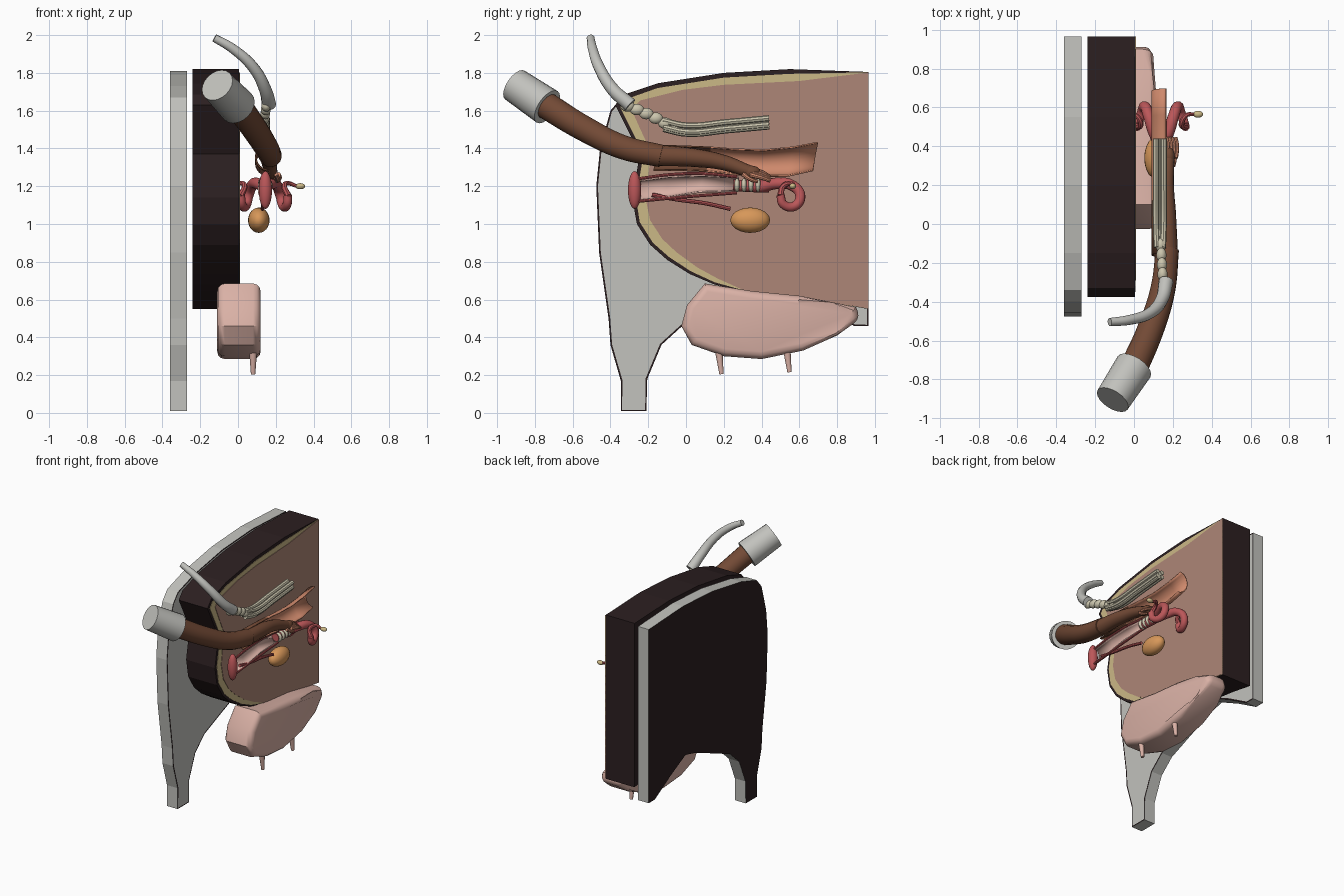
import bpy, bmesh, math
from mathutils import Vector

cube = bpy.data.objects.get("Cube")
if cube:
    bpy.data.objects.remove(cube, do_unlink=True)


def material(name, rgb):
    m = bpy.data.materials.new(name)
    m.use_nodes = True
    m.diffuse_color = (*rgb, 1)
    m.node_tree.nodes["Principled BSDF"].inputs["Base Color"].default_value = (*rgb, 1)
    return m


GREY = material("pale grey", (.54, .54, .51))
DARK = material("dark hide", (.025, .014, .015))
FAT = material("cream fat", (.60, .48, .24))
TISSUE = material("brown pink tissue", (.42, .24, .185))
ARM = material("brown sleeve", (.17, .068, .036))
BONE = material("bone", (.60, .56, .42))
PINK = material("soft pink", (.70, .44, .38))
RED = material("muscle red", (.50, .095, .10))
SALMON = material("salmon", (.62, .25, .15))
ORANGE = material("orange", (.68, .31, .10))


def finish(bm, name, mat, smooth=False):
    bmesh.ops.recalc_face_normals(bm, faces=bm.faces)
    me = bpy.data.meshes.new(name)
    bm.to_mesh(me)
    bm.free()
    ob = bpy.data.objects.new(name, me)
    bpy.context.collection.objects.link(ob)
    me.materials.append(mat)
    for p in me.polygons:
        p.use_smooth = smooth
    return ob


def prism(name, mat, outline, x0, x1):
    """Side outline of (y, z) points, extruded across x."""
    bm = bmesh.new()
    face = bm.faces.new([bm.verts.new((x0, y, z)) for y, z in outline])
    ext = bmesh.ops.extrude_face_region(bm, geom=[face])
    moved = [v for v in ext["geom"] if isinstance(v, bmesh.types.BMVert)]
    bmesh.ops.translate(bm, verts=moved, vec=(x1 - x0, 0, 0))
    return finish(bm, name, mat)


def tube(name, mat, points, radii, sides=4):
    """Smooth capped tube; radii is one number or a start and end pair."""
    r0, r1 = radii if isinstance(radii, tuple) else (radii, radii)
    cu = bpy.data.curves.new(name, "CURVE")
    cu.dimensions = "3D"
    cu.bevel_depth = 1
    cu.bevel_resolution = sides
    cu.resolution_u = 6
    cu.use_fill_caps = True
    sp = cu.splines.new("BEZIER")
    sp.bezier_points.add(len(points) - 1)
    for i, (bp, co) in enumerate(zip(sp.bezier_points, points)):
        bp.co = co
        bp.handle_left_type = bp.handle_right_type = "AUTO"
        bp.radius = r0 + (r1 - r0) * i / (len(points) - 1)
    ob = bpy.data.objects.new(name, cu)
    bpy.context.collection.objects.link(ob)
    select(ob)
    bpy.ops.object.convert(target="MESH")
    ob = bpy.context.object
    ob.data.materials.clear()
    ob.data.materials.append(mat)
    bpy.ops.object.shade_smooth_by_angle(angle=math.radians(40))
    return ob


def select(ob):
    bpy.ops.object.select_all(action="DESELECT")
    ob.select_set(True)
    bpy.context.view_layer.objects.active = ob


def ball(name, mat, centre, size):
    bm = bmesh.new()
    bmesh.ops.create_uvsphere(bm, u_segments=20, v_segments=12, radius=1)
    for v in bm.verts:
        v.co = Vector(a * b for a, b in zip(v.co, size)) + Vector(centre)
    return finish(bm, name, mat, True)


# Backing panel with leg: grey, dark outer face and thin dark rim
panel = prism("backing_panel", GREY, [
    (.965, 1.79), (.55, 1.81), (.2, 1.79), (-.15, 1.73), (-.34, 1.67), (-.4, 1.6),
    (-.455, 1.4), (-.475, 1.2), (-.46, .85), (-.41, .5), (-.4, .36), (-.345, .17),
    (-.345, .01), (-.21, .01), (-.205, .18), (-.13, .36), (-.02, .46), (.2, .55),
    (.4, .63), (.52, .66), (.7, .57), (.89, .46), (.965, .46)], -.36, -.27)
panel.data.materials.append(DARK)
bm = bmesh.new()
bm.from_mesh(panel.data)
bm.faces.ensure_lookup_table()
for f in bm.faces:
    if f.normal.x < -.9:
        f.material_index = 1
inner = [f for f in bm.faces if f.normal.x > .9]
for f in bmesh.ops.inset_region(bm, faces=inner, thickness=.009)["faces"]:
    f.material_index = 1
bm.to_mesh(panel.data)
bm.free()

# Body half: hide block, fat layer and tissue plate
prism("body_block", DARK, [
    (.965, 1.805), (.55, 1.82), (.2, 1.80), (-.15, 1.745), (-.33, 1.685), (-.375, 1.63),
    (-.32, 1.52), (-.245, 1.37), (-.265, 1.25), (-.285, 1.14), (-.26, 1.0), (-.19, .89),
    (-.1, .81), (.02, .735), (.15, .68), (.3, .645), (.55, .615), (.8, .58),
    (.965, .55)], -.24, .004)
prism("fat_layer", FAT, [
    (.965, 1.803), (.55, 1.795), (.2, 1.775), (-.15, 1.72), (-.32, 1.66), (-.35, 1.62),
    (-.3, 1.52), (-.225, 1.37), (-.245, 1.25), (-.265, 1.14), (-.245, 1.01), (-.175, .9),
    (-.09, .825), (.025, .75), (.15, .692), (.3, .65), (.55, .617), (.965, .552)], .002, .007)
prism("tissue_face", TISSUE, [
    (.965, 1.802), (.6, 1.757), (.2, 1.737), (-.02, 1.71), (-.24, 1.655), (-.29, 1.61),
    (-.25, 1.52), (-.185, 1.38), (-.2, 1.25), (-.215, 1.14), (-.19, 1.02), (-.125, .92),
    (-.05, .85), (.06, .77), (.17, .71), (.3, .652), (.55, .618), (.965, .553)], .004, .01)

# Tail and tail bones
tube("tail", GREY, [(-.125, -.505, 1.985), (-.03, -.495, 1.93), (.08, -.46, 1.83),
                    (.145, -.385, 1.71), (.165, -.295, 1.63)], (.021, .038))
for i in range(6):
    t = i / 5
    ball("tail_vertebra", BONE, (.15 - .015 * t, -.31 + .25 * t, 1.625 - .12 * t + .03 * t * (1 - t)),
         (.026, .038, .03))
for dx, dz in ((-.02, .022), (.02, .022), (-.02, -.012), (.02, -.012), (0, .005), (.012, -.022)):
    tube("sacrum_ridge", BONE, [(.133 + dx * .8, -.12, 1.525 + dz), (.133 + dx, 0, 1.5 + dz),
                                (.133 + dx, .22, 1.518 + dz), (.133 + dx, .44, 1.538 + dz)], .016, 2)

# Arm with cuff, sleeve and hand
tube("cuff", GREY, [(-.11, -.905, 1.735), (0, -.735, 1.62)], (.092, .1), 8)
tube("upper_sleeve", ARM, [(-.01, -.76, 1.64), (.09, -.53, 1.5), (.15, -.33, 1.405),
                           (.172, -.13, 1.36)], (.073, .06), 6)
tube("forearm", ARM, [(.17, -.15, 1.363), (.168, .05, 1.35), (.165, .2, 1.325),
                      (.175, .33, 1.28)], (.056, .033), 6)
ball("palm", ARM, (.18, .345, 1.275), (.03, .05, .034))
for k in range(4):
    x = .165 + .016 * k
    tube("finger", SALMON, [(x, .34, 1.285 - .008 * k), (x + .008, .4, 1.275 - .01 * k),
                            (x + .002, .445, 1.25 - .007 * k)], (.014, .009), 2)
tube("thumb", SALMON, [(.2, .3, 1.265), (.21, .345, 1.235), (.205, .38, 1.225)], (.013, .009), 2)


# Open half pipe of the bowel: profile swept along y, open towards +x
def half_pipe(name, mat, stations, x_open, depth, thick=.008):
    bm = bmesh.new()
    rows = []
    for y, lo, hi in stations:
        arc = [math.pi * i / 12 for i in range(13)]
        rows.append([bm.verts.new((x_open - depth * math.sin(a), y + .012 * math.cos(a),
                     (lo + hi) / 2 + (hi - lo) / 2 * math.cos(a))) for a in arc])
    for r, s in zip(rows, rows[1:]):
        for i in range(12):
            bm.faces.new((r[i], r[i + 1], s[i + 1], s[i]))
    ob = finish(bm, name, mat, True)
    ob.modifiers.new("wall", "SOLIDIFY").thickness = thick
    return ob


bowel = half_pipe("bowel", SALMON, [(-.16, 1.28, 1.42), (0, 1.28, 1.415), (.12, 1.275, 1.41),
                  (.25, 1.26, 1.4), (.4, 1.25, 1.395), (.55, 1.25, 1.41), (.685, 1.28, 1.435)], .165, .075)
bowel.data.materials.append(ARM)
for p in bowel.data.polygons:
    if p.center.y < .13:
        p.material_index = 1

# Reproductive tract: vulva, open canal, cervix, urethra
ball("vulva", RED, (.145, -.272, 1.18), (.035, .035, .1))
half_pipe("birth_canal", PINK, [(-.25, 1.12, 1.235), (-.1, 1.135, 1.255), (.08, 1.165, 1.26),
          (.27, 1.17, 1.25)], .15, .045)
tube("canal_upper_edge", RED, [(.15, -.25, 1.24), (.15, -.08, 1.262), (.15, .1, 1.266), (.15, .27, 1.25)], .008, 2)
tube("canal_lower_edge", RED, [(.15, -.25, 1.12), (.15, -.08, 1.137), (.15, .27, 1.165)], .008, 2)
tube("urethra", RED, [(.14, -.18, 1.155), (.14, -.05, 1.13), (.135, .1, 1.11), (.13, .235, 1.08)], .011, 2)
tube("womb_body", RED, [(.14, .25, 1.205), (.14, .36, 1.2), (.14, .44, 1.2)], (.03, .034))
for i in range(4):
    ball("cervix_ring", BONE, (.15, .27 + .037 * i, 1.205), (.034, .016, .036))

# Curled womb horns with ovaries, mirrored about the tract
for side in (-1, 1):
    def m(dx, y, z):
        return (.14 + side * dx, y, z)
    tube("womb_horn", RED, [m(.005, .41, 1.2), m(.04, .48, 1.215), m(.065, .56, 1.205),
         m(.085, .605, 1.15), m(.1, .575, 1.095), m(.12, .515, 1.105), m(.125, .5, 1.155)], (.032, .022))
    tube("oviduct", RED, [m(.125, .5, 1.15), m(.105, .515, 1.2), m(.13, .56, 1.215),
                          m(.17, .565, 1.2)], (.018, .009), 2)
    ball("ovary", FAT, m(.19, .565, 1.2), (.026, .018, .016))

# Bladder
ball("bladder", ORANGE, (.11, .34, 1.02), (.057, .105, .067))

# Udder: rounded block, narrowing towards the belly end
udder = prism("udder", PINK, [
    (-.025, .46), (.005, .57), (.1, .685), (.35, .645), (.6, .62), (.78, .585), (.9, .56),
    (.925, .5), (.8, .41), (.62, .33), (.4, .285), (.2, .30), (.03, .36)], -.11, .12)
for v in udder.data.vertices:
    if v.co.y > .85:
        v.co.x = .005 + (v.co.x - .005) * .7
bev = udder.modifiers.new("rounding", "BEVEL")
bev.width = .04
bev.segments = 3
bev.angle_limit = math.radians(60)
select(udder)
bpy.ops.object.convert(target="MESH")
bpy.ops.object.shade_smooth_by_angle(angle=math.radians(35))
for y, z in ((.185, .205), (.545, .215)):
    tube("teat", PINK, [(.08, y - .012, z + .125), (.08, y + .003, z)], (.021, .012), 3)
